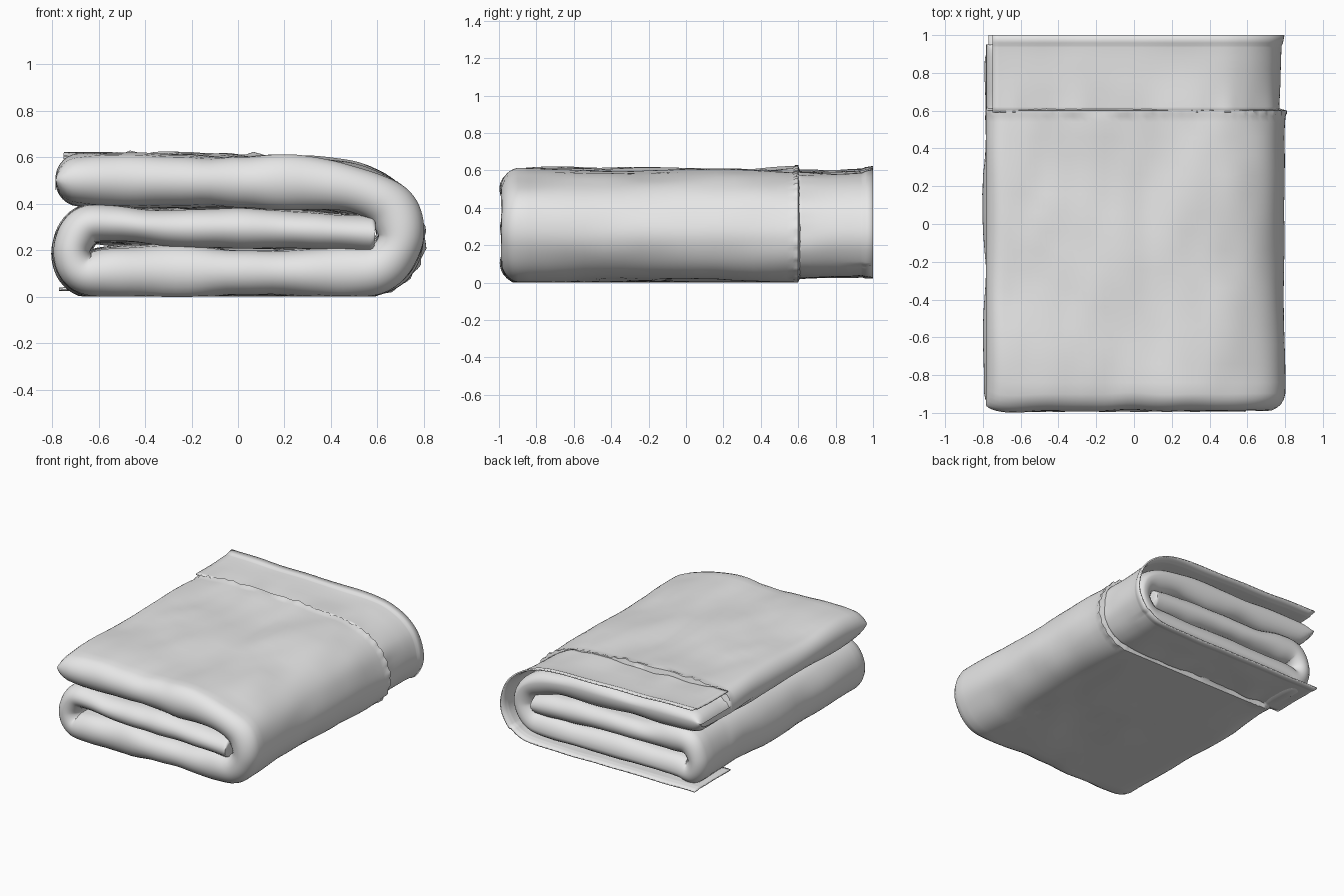
import bpy, math
from mathutils import Vector, noise

cube = bpy.data.objects.get("Cube")
if cube:
    bpy.data.objects.remove(cube)

fabric = bpy.data.materials.new("light grey fabric")
fabric.use_nodes = True
GREY = (0.8, 0.8, 0.8, 1)
fabric.diffuse_color = GREY
fabric.node_tree.nodes["Principled BSDF"].inputs["Base Color"].default_value = GREY


def smooth_path(points, steps):
    """Catmull-Rom curve through (x, z, half thickness) points."""
    pts = [Vector(p) for p in points]
    pts = [2 * pts[0] - pts[1]] + pts + [2 * pts[-1] - pts[-2]]
    out = []
    for a, b, c, d in zip(pts, pts[1:], pts[2:], pts[3:]):
        for i in range(steps):
            t = i / steps
            out.append(0.5 * (2 * b + (c - a) * t + (2 * a - 5 * b + 4 * c - d) * t * t
                              + (3 * b - a - 3 * c + d) * t ** 3))
    return out + [pts[-2]]


def outward(path, i):
    """Normal on the outer side of the fold, in the x-z plane."""
    t = path[min(i + 1, len(path) - 1)] - path[max(i - 1, 0)]
    return Vector((t.y, -t.x)).normalized()


def make_object(name, rows, closed):
    n = len(rows[0])
    span = n if closed else n - 1
    faces = [(r * n + k, r * n + (k + 1) % n, (r + 1) * n + (k + 1) % n, (r + 1) * n + k)
             for r in range(len(rows) - 1) for k in range(span)]
    if closed:
        faces += [tuple(reversed(range(n))), tuple(range((len(rows) - 1) * n, len(rows) * n))]
    mesh = bpy.data.meshes.new(name)
    mesh.from_pydata([v for row in rows for v in row], [], faces)
    mesh.materials.append(fabric)
    obj = bpy.data.objects.new(name, mesh)
    bpy.context.collection.objects.link(obj)
    bpy.ops.object.select_all(action='DESELECT')
    obj.select_set(True)
    bpy.context.view_layer.objects.active = obj
    bpy.ops.object.mode_set(mode='EDIT')
    bpy.ops.mesh.select_all(action='SELECT')
    bpy.ops.mesh.normals_make_consistent(inside=False)
    bpy.ops.object.mode_set(mode='OBJECT')
    bpy.ops.object.shade_smooth_by_angle(angle=math.radians(50))
    return obj


# Padded layer: middle flap, left fold, bottom, right fold, top flap
STEPS = 10
fold = smooth_path([
    (0.57, 0.27, 0.07), (0.3, 0.285, 0.08), (0, 0.295, 0.08), (-0.3, 0.295, 0.08),
    (-0.52, 0.315, 0.08), (-0.655, 0.305, 0.08), (-0.715, 0.2, 0.08), (-0.665, 0.105, 0.09),
    (-0.5, 0.105, 0.105), (0, 0.105, 0.105), (0.45, 0.105, 0.105), (0.62, 0.13, 0.1),
    (0.7, 0.25, 0.098), (0.66, 0.38, 0.1), (0.52, 0.455, 0.105), (0.3, 0.49, 0.11),
    (0, 0.493, 0.11), (-0.4, 0.5, 0.11), (-0.69, 0.503, 0.1)], STEPS)
seam_start = 7 * STEPS

# Rounded ends of the two flaps
for end, reach in ((0, 0.02), (-1, 0.095)):
    tip = fold[end].copy()
    step = (tip - fold[1 if end == 0 else -2]).normalized()
    for k in range(1, 7):
        a = math.radians(k * 14)
        p = tip + step * reach * math.sin(a)
        p.z = tip.z * (0.55 + 0.45 * math.cos(a) if end == 0 else math.cos(a))
        fold.insert(0, p) if end == 0 else fold.append(p)
    if end == 0:
        seam_start += 6

# Cross-section across the layer as (y, side), with soft ends
FRONT, BACK, SEAM = -0.99, 0.95, 0.6
arc = [math.radians(-80 + 16 * k) for k in range(11)]
outer_y = [-0.84 + 0.1 * k for k in range(14)] + [0.54, 0.57, 0.585, SEAM, 0.612, 0.63, 0.7, 0.8]
ring = [(y, 1) for y in outer_y]
ring += [(BACK - 0.09 + 0.09 * math.cos(a), -math.sin(a)) for a in arc]
ring += [(0.8 - 0.1 * k, -1) for k in range(17)]
ring += [(FRONT + 0.11 - 0.11 * math.cos(a), math.sin(a)) for a in arc]

rows = []
length = 0.0
for i, p in enumerate(fold):
    n = outward(fold, i)
    length += (p - fold[i - 1]).xy.length if i else 0
    on_cover = min(1, max(0, (i - seam_start) / 6))
    tip_pull = 0.05 * max(0, (i - len(fold) + 9) / 9) ** 2
    row = []
    for y, s in ring:
        d = p.z * s
        if s > 0:
            # stitched seam, and thinner filling behind it
            behind = min(1, max(0, (y - SEAM) / 0.012))
            d -= on_cover * 0.045 * behind * s
            if abs(y - SEAM) < 0.02:
                d += on_cover * (0.004 + 0.006 * math.sin(length * 130))
        d += 0.022 * s * noise.noise(Vector((p.x * 2.6, y * 2.2, p.y * 4)))
        d += 0.008 * s * noise.noise(Vector((p.x * 7, y * 5, p.y * 8 + 5)))
        yy = y + tip_pull * (1 if y < -0.8 else 0)
        yy += 0.012 * noise.noise(Vector((p.x * 5, 3, p.y * 5))) if y < -0.85 else 0
        # the underside lies flat on the floor
        row.append((p.x + n.x * d, yy, max(p.y + n.y * d, 0.002 if y > -0.9 else 0)))
    rows.append(row)
make_object("folded_padding", rows, True)

# Thin cover edge that continues past the seam
edge = smooth_path([
    (-0.77, 0.035, 0), (-0.5, 0.035, 0), (0, 0.035, 0), (0.48, 0.035, 0), (0.66, 0.07, 0),
    (0.755, 0.18, 0), (0.768, 0.3, 0), (0.715, 0.43, 0), (0.58, 0.53, 0), (0.4, 0.575, 0),
    (0, 0.583, 0), (-0.4, 0.592, 0), (-0.75, 0.602, 0)], 10)
cover_y = [0.59, 0.62, 0.66, 0.7, 0.76, 0.82, 0.88, 0.935, 0.945, 0.96, 1.0]
rows = []
for i, p in enumerate(edge):
    n = outward(edge, i)
    row = []
    for y in cover_y:
        gather = max(0, 1 - (y - SEAM) / 0.16)
        d = 0.02 * max(0, (y - 0.8) / 0.2) ** 2 * (1 if p.y > 0.1 else 0.3)
        d += 0.014 * gather * noise.noise(Vector((p.x * 9, p.y * 9, 2)))
        d += 0.008 * noise.noise(Vector((p.x * 4, y * 4, p.y * 4)))
        d -= 0.004 if y in (0.935, 0.945) else 0
        row.append((p.x + n.x * d, y, p.y + n.y * d))
    rows.append(row)
cover = make_object("cover_edge", rows, False)
solid = cover.modifiers.new("Cloth thickness", 'SOLIDIFY')
solid.thickness = 0.01
solid.offset = 0
